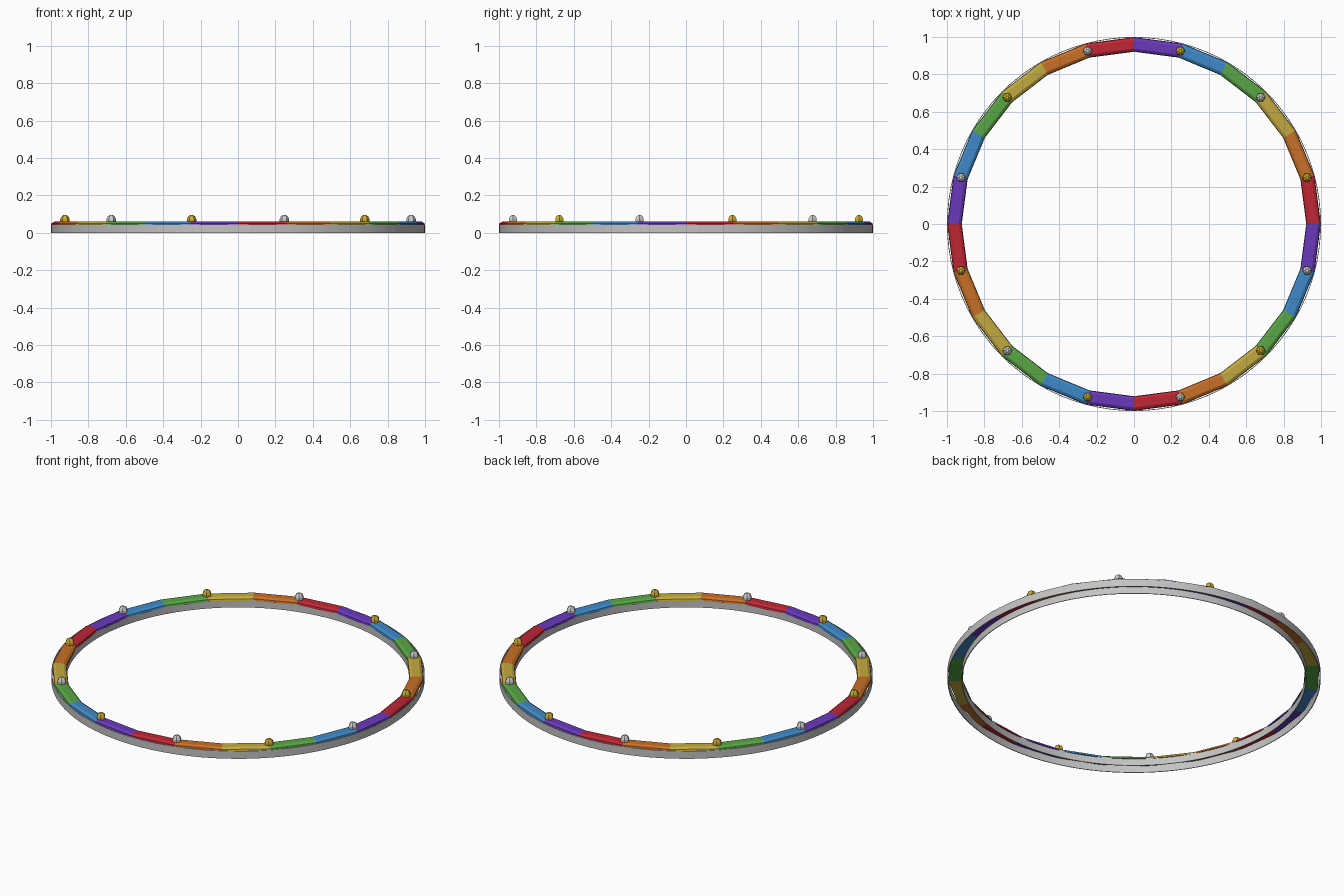
import bpy, bmesh, math

if "Cube" in bpy.data.objects:
    bpy.data.objects.remove(bpy.data.objects["Cube"])

def mat(name, c):
    m = bpy.data.materials.new(name)
    m.diffuse_color = (*c, 1)
    m.use_nodes = True
    m.node_tree.nodes["Principled BSDF"].inputs["Base Color"].default_value = m.diffuse_color
    return m

grey = mat("light_grey", (0.55, 0.55, 0.55))
gold = mat("gold", (0.62, 0.43, 0.03))
silver = mat("silver", (0.62, 0.62, 0.62))
band_mats = [mat("red", (0.52, 0.02, 0.035)), mat("orange", (0.57, 0.16, 0.02)),
             mat("yellow", (0.55, 0.40, 0.05)), mat("green", (0.10, 0.38, 0.06)),
             mat("blue", (0.05, 0.25, 0.58)), mat("purple", (0.14, 0.04, 0.50))]

def lathe(name, profile, steps, mats, rule=lambda i: 0):
    """Sweep a closed (radius, z) profile around z."""
    bm = bmesh.new()
    rings = []
    for i in range(steps):
        a = math.tau * i / steps
        rings.append([bm.verts.new((r * math.cos(a), r * math.sin(a), z)) for r, z in profile])
    n = len(profile)
    for i in range(steps):
        p, q = rings[i], rings[(i + 1) % steps]
        for j in range(n):
            k = (j + 1) % n
            f = bm.faces.new((p[j], q[j], q[k], p[k]))
            f.material_index = rule(i)
    bmesh.ops.recalc_face_normals(bm, faces=bm.faces)
    me = bpy.data.meshes.new(name)
    bm.to_mesh(me)
    bm.free()
    for m in mats:
        me.materials.append(m)
    ob = bpy.data.objects.new(name, me)
    bpy.context.collection.objects.link(ob)
    return ob

# Two thin walls, open underneath
for name, r0, r1 in (("outer_wall", 0.996, 1.0), ("inner_wall", 0.92, 0.924)):
    ob = lathe(name, [(r0, 0), (r1, 0), (r1, 0.045), (r0, 0.045)], 96, [grey])
    bpy.context.view_layer.objects.active = ob
    ob.select_set(True)
    bpy.ops.object.shade_smooth_by_angle(angle=math.radians(30))
    ob.select_set(False)

# Rainbow top band: six colours repeating every quarter turn
lathe("rainbow_band", [(0.999, 0.040), (0.996, 0.051), (0.982, 0.060), (0.938, 0.060),
                       (0.924, 0.051), (0.921, 0.040)], 24, band_mats, lambda i: i % 6)

# Domed studs, alternating gold and silver
for i in range(12):
    a = math.radians(15 + 30 * i)
    bm = bmesh.new()
    rings = []
    for r, z in ((0.025, 0.05), (0.025, 0.074), (0.019, 0.087), (0.009, 0.094)):
        rings.append([bm.verts.new((r * math.cos(k * math.tau / 6), r * math.sin(k * math.tau / 6), z))
                      for k in range(6)])
    for p, q in zip(rings, rings[1:]):
        for k in range(6):
            bm.faces.new((p[k], p[(k + 1) % 6], q[(k + 1) % 6], q[k]))
    bm.faces.new(rings[-1])
    bm.faces.new(rings[0][::-1])
    me = bpy.data.meshes.new("stud")
    bm.to_mesh(me)
    bm.free()
    me.materials.append(silver if i % 2 else gold)
    ob = bpy.data.objects.new(f"stud_{i + 1}", me)
    ob.location = (0.958 * math.cos(a), 0.958 * math.sin(a), 0)
    bpy.context.collection.objects.link(ob)
